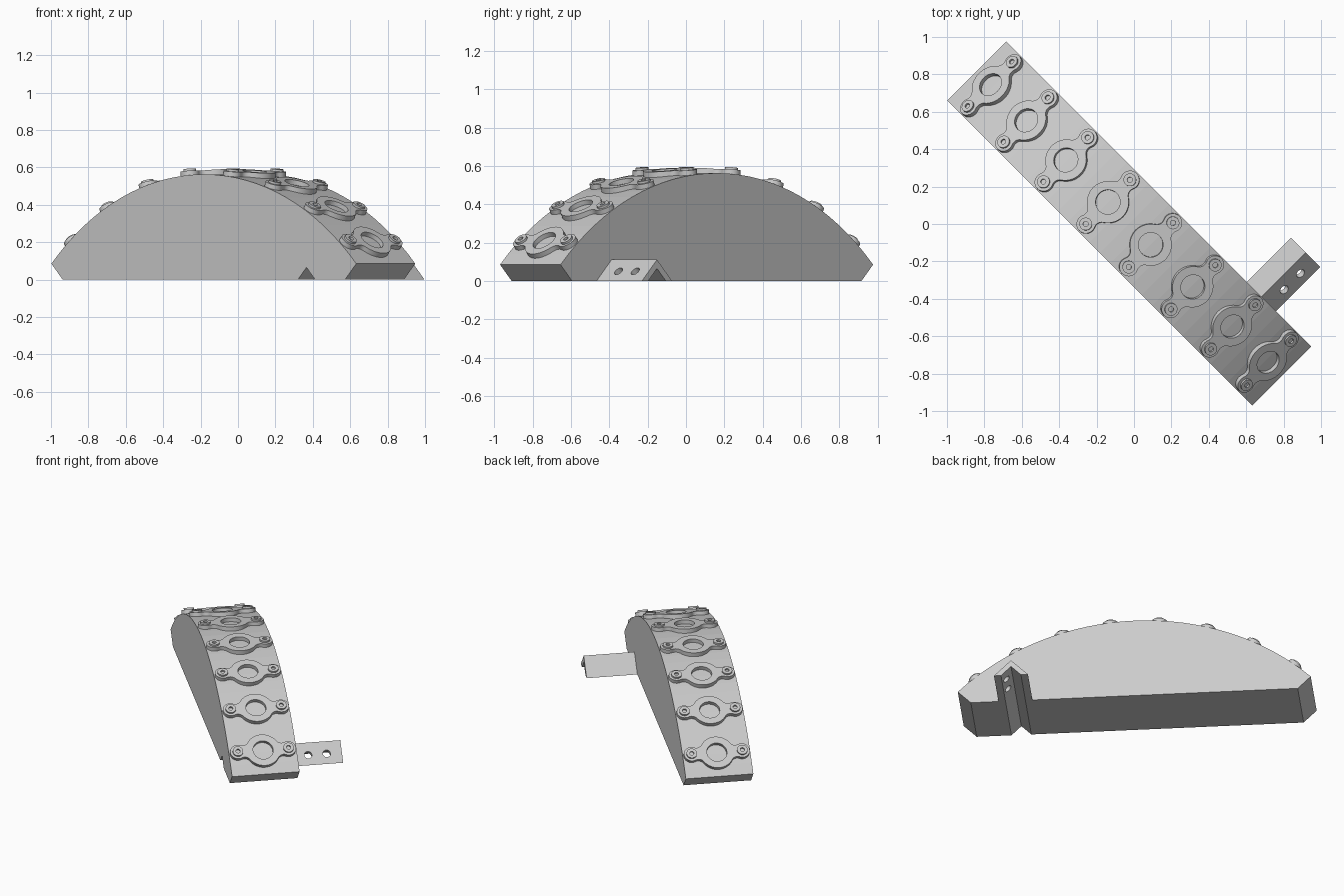
import bpy
from math import sin, cos, pi, radians, atan2, acos, sqrt
from mathutils import Matrix, Vector

if "Cube" in bpy.data.objects:
    bpy.data.objects.remove(bpy.data.objects["Cube"])

grey = bpy.data.materials.new("light grey")
grey.use_nodes = True
grey.diffuse_color = (0.6, 0.6, 0.6, 1)
grey.node_tree.nodes["Principled BSDF"].inputs["Base Color"].default_value = (0.6, 0.6, 0.6, 1)

R = 1.63                    # outer radius of the quarter-circle arch
CENTRE_Z = 0.085 - R * cos(pi / 4)
HALF_WIDTH = 0.223
FOOT = R * sin(pi / 4)
BRACKET_X = 0.776
GROOVE = 0.065

# Frame of the arch: X along its length, Y up, Z across its width
s = sqrt(0.5)
frame = Matrix(((s, 0, -s, -0.025), (-s, 0, -s, 0.003), (0, 1, 0, 0), (0, 0, 0, 1)))


def arc(cx, cy, r, a0, a1, n):
    return [(cx + r * cos(a0 + (a1 - a0) * i / n), cy + r * sin(a0 + (a1 - a0) * i / n))
            for i in range(n + 1)]


def circle(cx, cy, r, n=32):
    return arc(cx, cy, r, 0, 2 * pi, n)[:-1]


def solid(name, loops, z0, z1, matrix, smooth=True):
    """Extrude closed outlines (inner ones become holes) from z0 to z1."""
    curve = bpy.data.curves.new(name, "CURVE")
    curve.dimensions = "2D"
    curve.fill_mode = "BOTH"
    curve.extrude = (z1 - z0) / 2
    for loop in loops:
        spline = curve.splines.new("POLY")
        spline.points.add(len(loop) - 1)
        spline.use_cyclic_u = True
        for point, (x, y) in zip(spline.points, loop):
            point.co = (x, y, 0, 1)
    ob = bpy.data.objects.new(name, curve)
    bpy.context.collection.objects.link(ob)
    ob.matrix_world = matrix @ Matrix.Translation((0, 0, (z0 + z1) / 2))
    bpy.ops.object.select_all(action="DESELECT")
    ob.select_set(True)
    bpy.context.view_layer.objects.active = ob
    bpy.ops.object.convert(target="MESH")
    ob = bpy.context.object
    # Weld the caps to the walls
    weld = ob.modifiers.new("weld", "WELD")
    weld.merge_threshold = 0.0001
    bpy.ops.object.modifier_apply(modifier=weld.name)
    ob.data.materials.clear()
    ob.data.materials.append(grey)
    if smooth:
        bpy.ops.object.shade_smooth_by_angle(angle=radians(30))
    else:
        bpy.ops.object.shade_flat()
    return ob


# Arch body with radial ends and a V groove across the underside
profile = arc(0, CENTRE_Z, R, pi / 4, 3 * pi / 4, 32)
profile += [(0.085 - FOOT, 0), (BRACKET_X - GROOVE, 0), (BRACKET_X, GROOVE),
            (BRACKET_X + GROOVE, 0), (FOOT - 0.085, 0)]
solid("arch_body", [profile], -HALF_WIDTH, HALF_WIDTH, frame, smooth=False)

# Angle bracket sticking out of one side
h = 0.111
angle = [(BRACKET_X + x, y) for x, y in
         ((-h, 0), (-GROOVE, 0), (0, GROOVE), (GROOVE, 0), (h, 0), (0, h))]
bracket = solid("angle_bracket", [angle], -0.558, -0.2, frame, smooth=False)

# Two screw holes through the outer leg
for depth in (-0.335, -0.458):
    turn = Matrix.Rotation(-pi / 4, 4, "Z") @ Matrix.Rotation(-pi / 2, 4, "X")
    place = frame @ Matrix.Translation((BRACKET_X + 0.05, 0.04, depth)) @ turn
    cutter = solid("hole_cutter", [circle(0, 0, 0.025)], -0.045, 0.08, place)
    cutter.hide_render = True
    cut = bracket.modifiers.new("hole", "BOOLEAN")
    cut.object = cutter
    cut.solver = "EXACT"
    bpy.context.view_layer.objects.active = bracket
    bpy.ops.object.modifier_apply(modifier=cut.name)
    bpy.data.objects.remove(cutter)

# Flange outline: round hub, two ears, concave fillets between
HUB, EAR, FILLET, REACH = 0.112, 0.05, 0.04, 0.167
a, b = HUB + FILLET, EAR + FILLET
t = acos((a * a + REACH * REACH - b * b) / (2 * a * REACH))
fx, fy = a * cos(t), a * sin(t)
e = atan2(fy, fx - REACH)
right = arc(REACH, 0, EAR, -e, e, 20) + arc(fx, fy, FILLET, e - pi, t - pi, 8)[1:]
quarter = right + arc(0, 0, HUB, t, pi - t, 14)[1:-1]
lower_fillet = [(x, -y) for x, y in arc(fx, fy, FILLET, t - pi, e - pi, 8)[:-1]]
half = lower_fillet + quarter
outline = half + [(-x, -y) for x, y in half]

# Eight flanges spaced evenly over the arch, each with two raised screw bosses
upright = Matrix(((0, 1, 0, 0), (0, 0, 1, 0), (1, 0, 0, 0), (0, 0, 0, 1)))
for i in range(8):
    turn = Matrix.Rotation(-radians((i - 3.5) * 11.25), 4, "Z")
    place = (frame @ Matrix.Translation((0, CENTRE_Z, 0)) @ turn
             @ Matrix.Translation((0, R, 0)) @ upright)
    solid(f"flange_{i + 1}", [outline, circle(0, 0, 0.066)], -0.01, 0.025, place)
    for side in (-1, 1):
        solid(f"screw_boss_{i + 1}_{'a' if side < 0 else 'b'}",
              [circle(side * REACH, 0, 0.034, 24), circle(side * REACH, 0, 0.014, 16)],
              0.02, 0.037, place)
